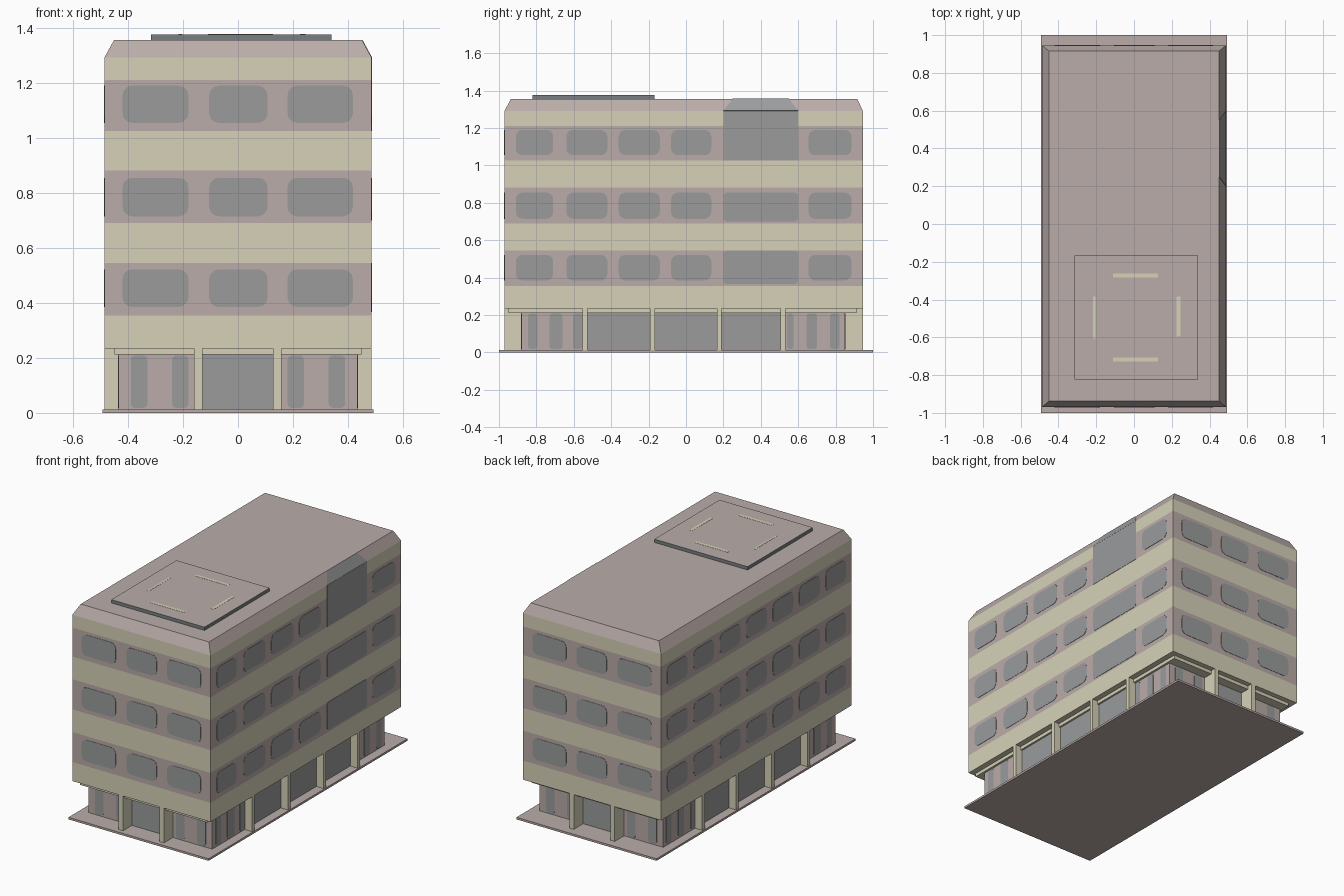
import bpy, bmesh, math
from mathutils import Vector

if "Cube" in bpy.data.objects:
    bpy.data.objects.remove(bpy.data.objects["Cube"])


def material(name, rgb):
    m = bpy.data.materials.new(name)
    m.diffuse_color = (*rgb, 1)
    m.use_nodes = True
    m.node_tree.nodes["Principled BSDF"].inputs["Base Color"].default_value = m.diffuse_color
    return m


MAUVE = material("mauve wall", (0.49, 0.415, 0.395))
CREAM = material("cream concrete", (0.67, 0.64, 0.48))
GLASS = material("grey glass", (0.325, 0.33, 0.335))
DARK = material("dark grey trim", (0.19, 0.215, 0.22))


def finish(name, bm, mats):
    bmesh.ops.recalc_face_normals(bm, faces=bm.faces)
    me = bpy.data.meshes.new(name)
    bm.to_mesh(me)
    bm.free()
    for m in mats:
        me.materials.append(m)
    ob = bpy.data.objects.new(name, me)
    bpy.context.collection.objects.link(ob)
    return ob


def stack(name, rings, mats, band_mats, cap_mat=0):
    """Rectangular rings (x0, x1, y0, y1, z) joined upward, one material per band."""
    bm = bmesh.new()
    loops = [[bm.verts.new(p) for p in
              ((x0, y0, z), (x1, y0, z), (x1, y1, z), (x0, y1, z))]
             for x0, x1, y0, y1, z in rings]
    for a, b, mi in zip(loops, loops[1:], band_mats):
        for i in range(4):
            j = (i + 1) % 4
            bm.faces.new((a[i], a[j], b[j], b[i])).material_index = mi
    bm.faces.new(loops[0]).material_index = band_mats[0]
    bm.faces.new(loops[-1]).material_index = cap_mat
    return finish(name, bm, mats)


def box(name, x0, x1, y0, y1, z0, z1, mat):
    return stack(name, [(x0, x1, y0, y1, z0), (x0, x1, y0, y1, z1)], [mat], [0])


def plates(name, polys, normal, mat, thick=0.002):
    """Thin painted panels lying on a surface."""
    n = Vector(normal).normalized() * thick
    bm = bmesh.new()
    for pts in polys:
        low = [bm.verts.new(Vector(p) - n * 0.5) for p in pts]
        top = [bm.verts.new(Vector(p) + n) for p in pts]
        bm.faces.new(low[::-1])
        bm.faces.new(top)
        for i in range(len(pts)):
            j = (i + 1) % len(pts)
            bm.faces.new((low[i], low[j], top[j], top[i]))
    return finish(name, bm, [mat])


def rounded(u0, u1, z0, z1, r):
    """Rounded rectangle outline in (u, z)."""
    if r == 0:
        return [(u0, z0), (u1, z0), (u1, z1), (u0, z1)]
    pts = []
    corners = ((u1 - r, z0 + r, -90), (u1 - r, z1 - r, 0),
               (u0 + r, z1 - r, 90), (u0 + r, z0 + r, 180))
    for cu, cz, start in corners:
        for k in range(4):
            a = math.radians(start + 30 * k)
            pts.append((cu + r * math.cos(a), cz + r * math.sin(a)))
    return pts


def on_side(side, d, outline):
    if side in ("front", "back"):
        return [(u, d, z) for u, z in outline]
    return [(d, u, z) for u, z in outline]


NORMAL = {"front": (0, -1, 0), "back": (0, 1, 0), "right": (1, 0, 0), "left": (-1, 0, 0)}
BX, BY0, BY1 = 0.486, -0.97, 0.945      # upper body extents
CX, CY0, CY1 = 0.435, -0.88, 0.85       # recessed ground floor extents
BODY = {"front": BY0, "back": BY1, "right": BX, "left": -BX}
CORE = {"front": CY0, "back": CY1, "right": CX, "left": -CX}

# Pavement and ground floor
box("base_slab", -0.493, 0.493, -1, 1, 0, 0.013, MAUVE)
box("ground_floor", -CX, CX, CY0, CY1, 0.013, 0.22, MAUVE)
box("soffit_ledge", -0.449, 0.449, -0.948, 0.912, 0.212, 0.236, CREAM)

# Upper body: alternating bands and a sloped parapet
levels = [0.234, 0.355, 0.546, 0.69, 0.882, 1.026, 1.21, 1.292]
rings = [(-BX, BX, BY0, BY1, z) for z in levels] + [(-0.451, 0.451, -0.936, 0.916, 1.356)]
stack("upper_body", rings, [MAUVE, CREAM], [1, 0, 1, 0, 1, 0, 1, 0], 0)

# Columns around the ground floor
for x in (-0.145, 0.143):
    box("front_column", x - 0.015, x + 0.015, BY0, CY0 + 0.01, 0.013, 0.235, CREAM)
    box("back_column", x - 0.015, x + 0.015, CY1 - 0.01, BY1, 0.013, 0.235, CREAM)
side_columns = (-0.54, -0.18, 0.178, 0.518)
for y in side_columns:
    box("right_column", CX - 0.01, BX, y - 0.013, y + 0.013, 0.013, 0.235, CREAM)
    box("left_column", -BX, -CX + 0.01, y - 0.013, y + 0.013, 0.013, 0.235, CREAM)

# Upper windows, three floors on every side
floors = ((0.385, 0.522), (0.715, 0.855), (1.055, 1.19))
ends = ((-0.42, -0.18), (-0.105, 0.108), (0.18, 0.418))
right = ((-0.91, -0.71), (-0.64, -0.42), (-0.36, -0.14), (-0.08, 0.135), (0.655, 0.885))
left = [(-0.913 + i * 0.2655, -0.708 + i * 0.2655) for i in range(7)]
for side, spans in (("front", ends), ("back", ends), ("right", right), ("left", left)):
    polys = [on_side(side, BODY[side], rounded(u0, u1, z0, z1, 0.035))
             for z0, z1 in floors for u0, u1 in spans]
    plates(side + "_windows", polys, NORMAL[side], GLASS)

# Wide glazing on the right side, running up over the parapet
wide = [(0.2, 0.6, 0.367, 0.546, 0.02), (0.2, 0.6, 0.7, 0.855, 0.02), (0.2, 0.6, 1.026, 1.292, 0)]
plates("right_wide_windows", [on_side("right", BX, rounded(*w)) for w in wide],
       NORMAL["right"], GLASS)
plates("parapet_glazing", [[(BX, 0.2, 1.292), (BX, 0.6, 1.292),
                            (0.451, 0.55, 1.356), (0.451, 0.25, 1.356)]],
       (0.064, 0, 0.035), GLASS)

# Ground floor glazing: big panes between columns, slim strips near corners
end_strips = [(-0.39, -0.33), (-0.24, -0.18), (0.18, 0.24), (0.33, 0.39)]
side_strips = [(-0.845, -0.795), (-0.73, -0.66), (-0.605, -0.555),
               (0.54, 0.575), (0.645, 0.7), (0.77, 0.82)]
side_panes = [(a + 0.013, b - 0.013) for a, b in zip(side_columns, side_columns[1:])]
for side in CORE:
    is_end = side in ("front", "back")
    panes = [(-0.13, 0.128)] if is_end else side_panes
    strips = end_strips if is_end else side_strips
    polys = [on_side(side, CORE[side], rounded(a, b, 0.014, 0.212, 0)) for a, b in panes]
    polys += [on_side(side, CORE[side], rounded(a, b, 0.018, 0.209, 0.016)) for a, b in strips]
    plates(side + "_ground_glazing", polys, NORMAL[side], GLASS)

# Rooftop landing pad with painted edge bars
stack("roof_pad", [(-0.316, 0.34, -0.822, -0.168, z) for z in (1.354, 1.377)],
      [DARK, MAUVE], [0], 1)
bars = [(-0.11, 0.128, -0.282, -0.262), (-0.11, 0.128, -0.728, -0.708),
        (-0.216, -0.204, -0.605, -0.385), (0.226, 0.245, -0.595, -0.385)]
plates("pad_edge_bars", [[(u, v, 1.377) for u, v in rounded(*b, 0)] for b in bars],
       (0, 0, 1), CREAM, 0.001)
